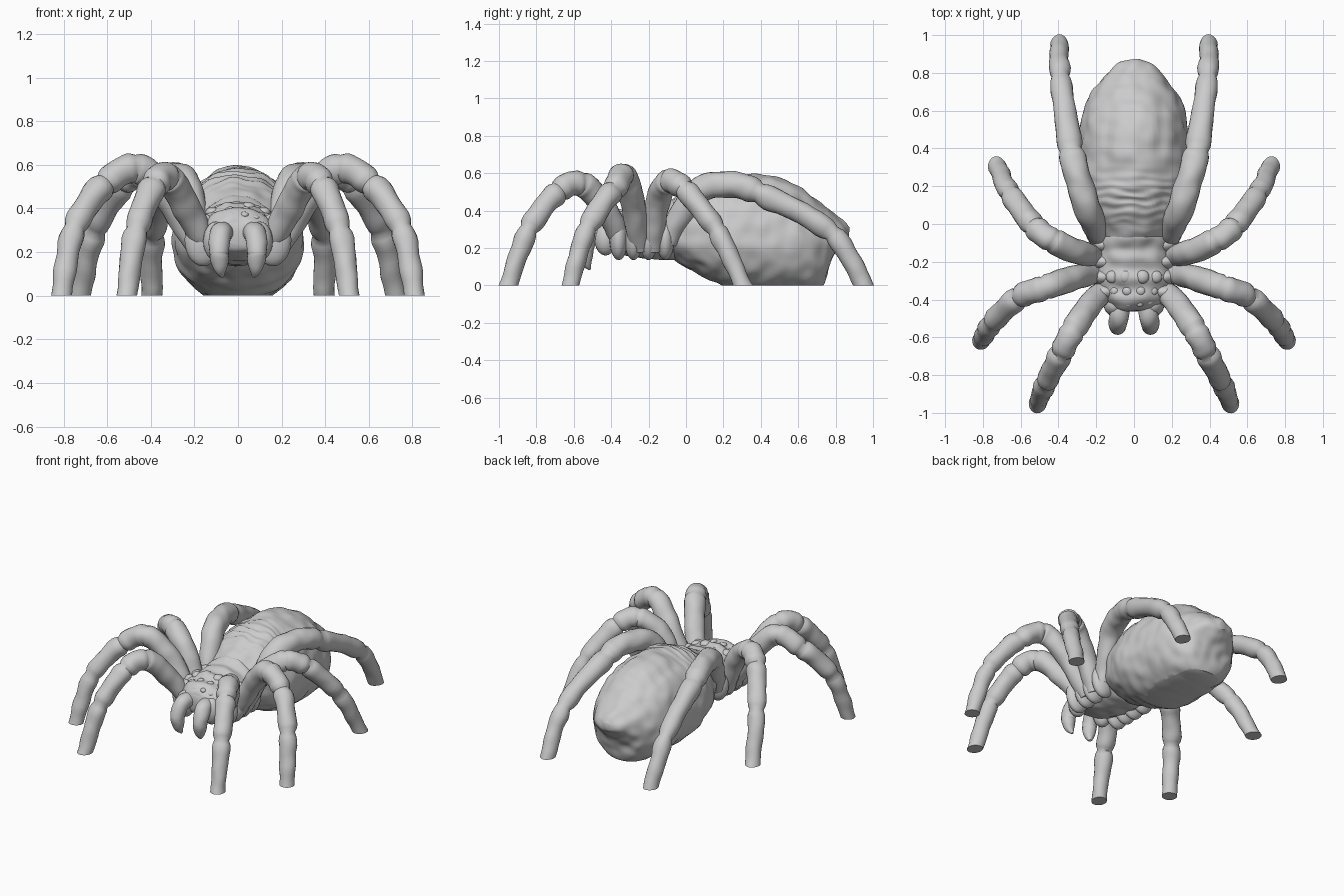
import bpy, bmesh, math
from mathutils import Vector, noise

if "Cube" in bpy.data.objects:
    bpy.data.objects.remove(bpy.data.objects["Cube"])

TAU = 2 * math.pi


def spline(keys, n):
    """Catmull-Rom through tuples of any length; returns (segment + u, values)."""
    out = []
    last = len(keys) - 1
    for i in range(last):
        p0, p1, p2, p3 = (keys[max(0, min(last, i + k))] for k in (-1, 0, 1, 2))
        for j in range(n + (i == last - 1)):
            u = j / n
            out.append((i + u, [0.5 * (2 * b + (c - a) * u + (2 * a - 5 * b + 4 * c - d) * u * u
                        + (3 * b - a - 3 * c + d) * u ** 3) for a, b, c, d in zip(p0, p1, p2, p3)]))
    return out


def build(name, rings, rough=0.007, freq=13, mirror=False):
    """Skin rings of points, roughen the skin, cut flat on the floor."""
    bm = bmesh.new()
    loops = [[bm.verts.new(p) for p in ring] for ring in rings]
    for a, b in zip(loops, loops[1:]):
        for k in range(len(a)):
            m = (k + 1) % len(a)
            bm.faces.new((a[k], a[m], b[m], b[k]))
    bm.faces.new(loops[0])
    bm.faces.new(loops[-1])
    bmesh.ops.recalc_face_normals(bm, faces=bm.faces)
    bm.normal_update()
    moves = [(v, v.normal * rough * noise.noise(v.co * freq)) for v in bm.verts]
    for v, d in moves:
        v.co += d
    finish(name, bm, mirror)


def finish(name, bm, mirror):
    cut = bmesh.ops.bisect_plane(bm, geom=bm.verts[:] + bm.edges[:] + bm.faces[:],
                                 plane_co=(0, 0, 0), plane_no=(0, 0, -1), clear_outer=True)
    edges = [e for e in cut["geom_cut"] if isinstance(e, bmesh.types.BMEdge)]
    if edges:
        bmesh.ops.holes_fill(bm, edges=edges, sides=0)
    bmesh.ops.recalc_face_normals(bm, faces=bm.faces)
    me = bpy.data.meshes.new(name)
    bm.to_mesh(me)
    bm.free()
    ob = bpy.data.objects.new(name, me)
    bpy.context.collection.objects.link(ob)
    if mirror:
        ob.modifiers.new("Mirror", "MIRROR")
    bpy.context.view_layer.objects.active = ob
    bpy.ops.object.select_all(action="DESELECT")
    ob.select_set(True)
    bpy.ops.object.shade_smooth_by_angle(angle=math.radians(50))


def tube(name, keys, joints=(), n=12, sides=20):
    """Limb along keys (x, y, z, radius); joints are (position, pinch depth)."""
    pts = spline(keys, n)
    rings = []
    for i, (t, (x, y, z, r)) in enumerate(pts):
        a, b = pts[max(i - 1, 0)][1], pts[min(i + 1, len(pts) - 1)][1]
        q = (Vector(b[:3]) - Vector(a[:3])).to_track_quat("Z", "Y")
        for j, depth in joints:
            d = t - j
            r *= 1 - depth * math.exp(-(d / 0.06) ** 2) + 0.4 * depth * math.exp(-((abs(d) - 0.18) / 0.11) ** 2)
        rings.append([Vector((x, y, z)) + q @ Vector((r * math.cos(TAU * k / sides),
                      r * math.sin(TAU * k / sides), 0)) for k in range(sides)])
    build(name, rings, mirror=True)


def body(name, keys, shape, sides=80, n=12, rough=0.01):
    """Body lofted along y from (y, half width, top, middle, bottom) keys."""
    rings = []
    for _, (y, w, zt, zm, zb) in spline(keys, n):
        ring = []
        for k in range(sides):
            c, s = math.cos(TAU * k / sides), math.sin(TAU * k / sides)
            x = w * c
            z = zm + s * ((zt - zm) if s > 0 else (zm - zb))
            ring.append(Vector((x, y, z + shape(x, y, max(s, 0)))))
        rings.append(ring)
    build(name, rings, rough)


def ball(name, loc, size):
    bm = bmesh.new()
    bmesh.ops.create_uvsphere(bm, u_segments=20, v_segments=12, radius=1)
    for v in bm.verts:
        v.co = Vector(loc) + Vector([a * b for a, b in zip(v.co, size)])
    finish(name, bm, True)


# Abdomen: folds near the front, two long grooves on the back
def folds(x, y, up):
    front = math.exp(-((y - 0.14) / 0.12) ** 2)
    groove = math.exp(-((abs(x) - 0.14) / 0.03) ** 2) * math.exp(-((y - 0.45) / 0.2) ** 2)
    wave = math.sin(y * 130 + 4 * noise.noise((x * 9, y * 9, 0)))
    return up * (0.005 * front * wave - 0.016 * groove)


body("abdomen", [(-.13, .12, .42, .3, .2), (-.05, .2, .47, .28, .13), (.05, .25, .53, .26, .07),
                 (.15, .287, .57, .25, .02), (.25, .3, .587, .24, -.02), (.4, .292, .592, .24, -.04),
                 (.55, .28, .56, .23, -.04), (.67, .24, .48, .22, -.03), (.735, .195, .43, .24, .0),
                 (.775, .165, .40, .26, .13), (.84, .1, .345, .28, .22), (.875, .03, .31, .28, .25)],
     folds, rough=0.011)

# Head and chest, with a groove across behind the eyes
body("head_and_chest", [(-.46, .06, .34, .28, .23), (-.44, .13, .375, .28, .2), (-.36, .18, .405, .28, .17),
                        (-.26, .2, .42, .28, .15), (-.15, .19, .43, .28, .14), (-.05, .18, .455, .29, .14),
                        (.03, .12, .45, .3, .2)],
     lambda x, y, up: up * 0.008 * math.sin(y * 60))

# Low, sunken eye bumps in rows
for i, (x, y, z, r) in enumerate([(.03, -.42, .37, .02), (.08, -.41, .355, .02), (.035, -.355, .389, .026),
                                  (.1, -.355, .366, .025), (.045, -.28, .402, .036), (.115, -.28, .382, .034)]):
    ball(f"eye_bump_{i + 1}", (x, y, z), (r, r, r * 0.75))

# Hip lobes along each side
for i, y in enumerate((-.36, -.28, -.2, -.11)):
    ball(f"hip_{i + 1}", (.16, y, .255), (.085, .05, .12))
ball("jaw_base", (.1, -.43, .25), (.06, .06, .09))

# Fangs
tube("fang", [(.06, -.40, .29, .045), (.08, -.49, .285, .05), (.088, -.535, .22, .047),
              (.084, -.535, .14, .036), (.072, -.515, .085, .008)])

# Legs: hip, thigh, thigh end, knee end, shin end, foot, point under the floor
legs = {
    "front_leg": [(.15, -.34, .24), (.235, -.43, .40), (.315, -.55, .54), (.385, -.68, .505),
                  (.465, -.84, .30), (.51, -.95, .0), (.522, -.975, -.07)],
    "second_leg": [(.17, -.25, .2), (.32, -.285, .45), (.46, -.335, .585), (.61, -.388, .51),
                   (.75, -.525, .31), (.81, -.62, .0), (.82, -.64, -.07)],
    "third_leg": [(.17, -.18, .2), (.29, -.15, .45), (.42, -.095, .555), (.53, -.01, .515),
                  (.655, .16, .30), (.725, .305, .0), (.74, .335, -.07)],
    "back_leg": [(.17, -.1, .24), (.235, .05, .49), (.29, .22, .54), (.335, .39, .495),
                 (.39, .78, .28), (.395, .95, .0), (.395, .99, -.07)],
}
radii = (.055, .066, .066, .062, .055, .048, .047)
for name, path in legs.items():
    joints = [(3, .16), (4, .17)] + ([] if name == "back_leg" else [(2.1, .1)])
    thick = [1, 1.06, 1.08, 1.06, 1, 1, 1] if name == "back_leg" else [1] * 7
    tube(name, [p + (r * f,) for p, r, f in zip(path, radii, thick)], joints)
